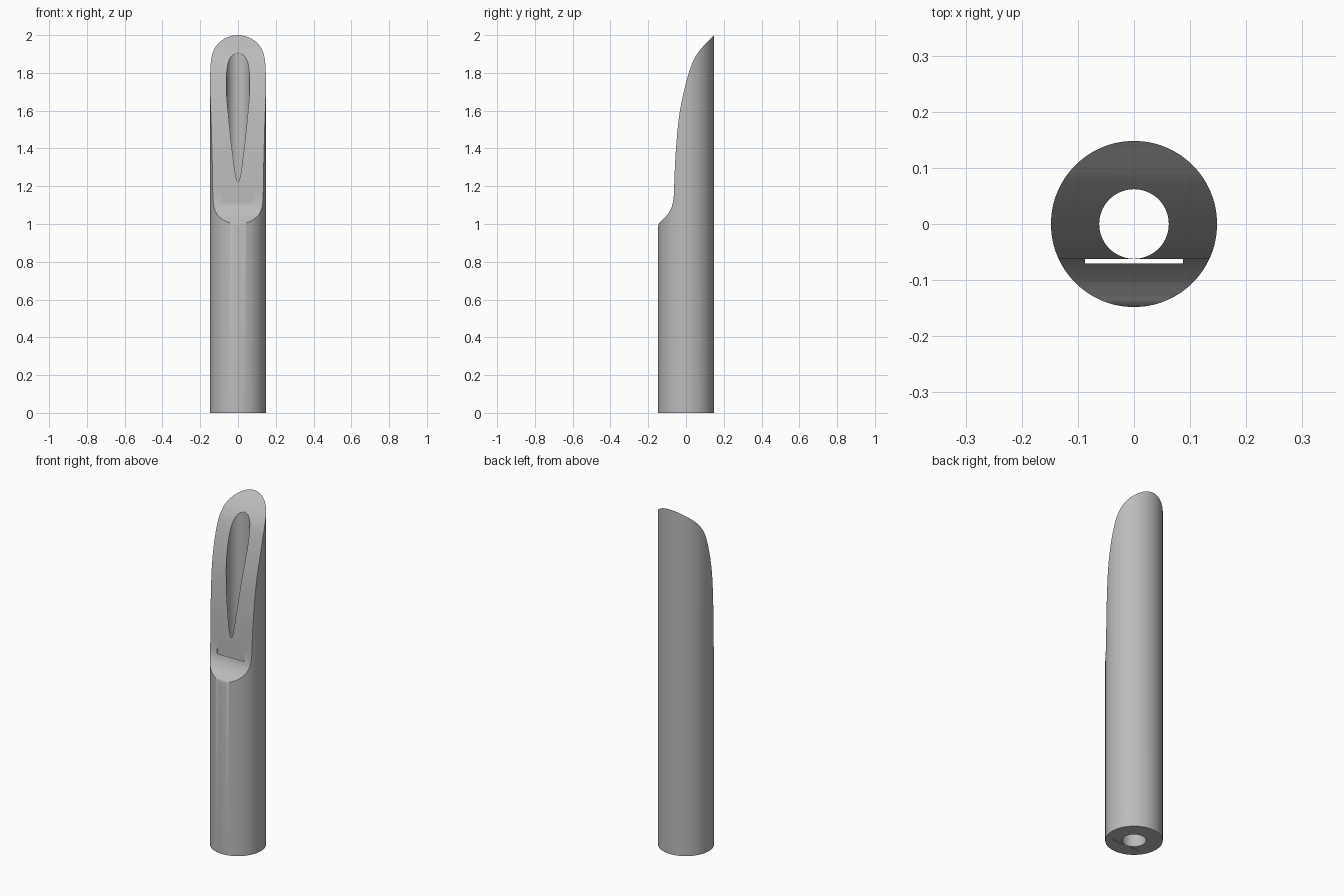
import bpy
import bmesh
import math
from mathutils import Matrix, Vector

cube = bpy.data.objects.get("Cube")
if cube:
    bpy.data.objects.remove(cube, do_unlink=True)

RADIUS, BORE, HEIGHT = 0.148, 0.062, 2.0


def add_object(name, bm):
    mesh = bpy.data.meshes.new(name)
    bmesh.ops.recalc_face_normals(bm, faces=bm.faces)
    bm.to_mesh(mesh)
    bm.free()
    obj = bpy.data.objects.new(name, mesh)
    bpy.context.collection.objects.link(obj)
    return obj


def rod(name, radius, bottom, top, sides):
    bm = bmesh.new()
    bmesh.ops.create_cone(bm, cap_ends=True, segments=sides, radius1=radius,
                          radius2=radius, depth=top - bottom,
                          matrix=Matrix.Translation((0, 0, (top + bottom) / 2)))
    return add_object(name, bm)


def box(name, size, centre):
    bm = bmesh.new()
    bmesh.ops.create_cube(bm, size=1, matrix=Matrix.Translation(centre)
                          @ Matrix.Diagonal((*size, 1)))
    return add_object(name, bm)


def smooth_path(points, steps):
    """Catmull-Rom curve through the points."""
    pts = [Vector(p) for p in points]
    pts = [2 * pts[0] - pts[1]] + pts + [2 * pts[-1] - pts[-2]]
    path = []
    for a, b, c, d in zip(pts, pts[1:], pts[2:], pts[3:]):
        for i in range(steps):
            t = i / steps
            path.append(0.5 * (2 * b + (c - a) * t + (2 * a - 5 * b + 4 * c - d) * t * t
                               + (3 * b - a - 3 * c + d) * t ** 3))
    return path + [pts[-2]]


def extruded_cutter(name, outline, half_width):
    bm = bmesh.new()
    face = bm.faces.new([bm.verts.new((-half_width, y, z)) for y, z in outline])
    result = bmesh.ops.extrude_face_region(bm, geom=[face])
    verts = [v for v in result["geom"] if isinstance(v, bmesh.types.BMVert)]
    bmesh.ops.translate(bm, verts=verts, vec=(2 * half_width, 0, 0))
    return add_object(name, bm)


# Grey material
grey = bpy.data.materials.new("grey")
grey.use_nodes = True
colour = (0.5, 0.5, 0.5, 1)
grey.diffuse_color = colour
grey.node_tree.nodes["Principled BSDF"].inputs["Base Color"].default_value = colour

# Round tube body
body = rod("scooped_tube", RADIUS, 0, HEIGHT, 128)
body.data.materials.append(grey)

# Scoop profile (y, z), from the shoulder up to the tip at the back
profile = smooth_path([(-0.149, 0.975), (-0.143, 1.003), (-0.125, 1.022), (-0.098, 1.05),
                       (-0.08, 1.08), (-0.0705, 1.11), (-0.064, 1.16), (-0.061, 1.25),
                       (-0.053, 1.4), (-0.032, 1.6), (0.015, 1.8), (0.062, 1.905),
                       (0.148, 2.0)], 6)
outline = [(p.x, p.y) for p in profile] + [(0.25, 2.11), (-0.3, 2.11), (-0.3, 0.975)]

# Scoop, central bore and thin flat slot running the full length
cutters = [extruded_cutter("scoop_cutter", outline, 0.3),
           rod("bore_cutter", BORE, -0.1, 2.2, 96),
           box("slot_cutter", (0.174, 0.0075, 2.3), (0, -0.0665, 1.05))]
for cutter in cutters:
    cutter.hide_render = True
    cut = body.modifiers.new(cutter.name, "BOOLEAN")
    cut.operation = "DIFFERENCE"
    cut.solver = "EXACT"
    cut.object = cutter

bpy.ops.object.select_all(action="DESELECT")
body.select_set(True)
bpy.context.view_layer.objects.active = body
for cutter in cutters:
    bpy.ops.object.modifier_apply(modifier=cutter.name)
    bpy.data.objects.remove(cutter, do_unlink=True)
bpy.ops.object.shade_smooth_by_angle(angle=math.radians(30))
